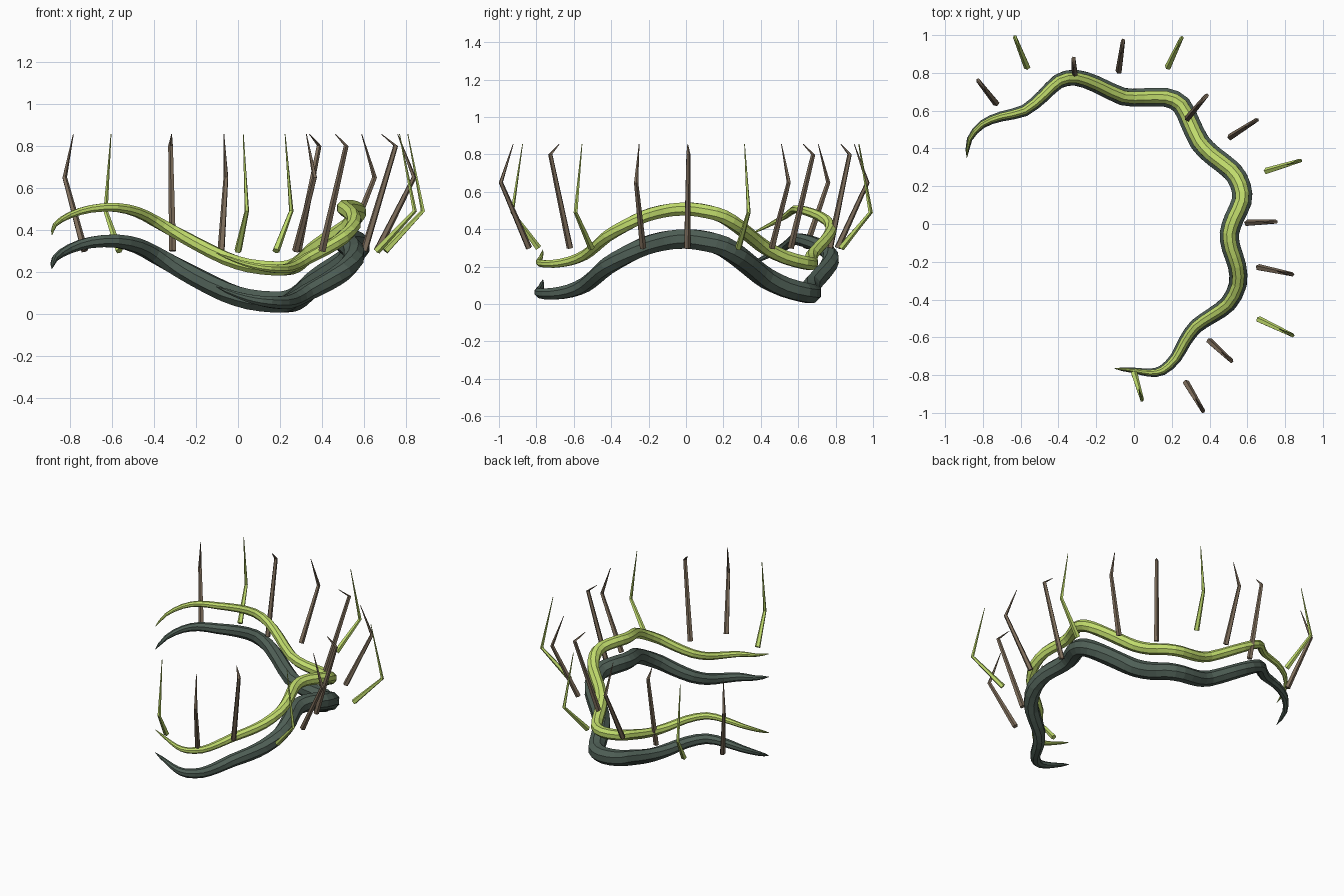
import bpy, bmesh, math
from mathutils import Vector

if "Cube" in bpy.data.objects:
    bpy.data.objects.remove(bpy.data.objects["Cube"])


def material(name, rgb):
    m = bpy.data.materials.new(name)
    m.diffuse_color = (*rgb, 1)
    m.use_nodes = True
    m.node_tree.nodes["Principled BSDF"].inputs["Base Color"].default_value = m.diffuse_color
    return m


DARK = material("dark slate green", (0.078, 0.115, 0.093))
LIME = material("lime green", (0.53, 0.71, 0.15))
BROWN = material("bark brown", (0.21, 0.155, 0.105))


def sweep(name, points, radii, sides, mat):
    """Closed faceted tube through the points with a radius at each one."""
    pts = [Vector(p) for p in points]
    bm = bmesh.new()
    rings = []
    prev = None
    for i, p in enumerate(pts):
        t = (pts[min(i + 1, len(pts) - 1)] - pts[max(i - 1, 0)]).normalized()
        side = t.cross(Vector((0, 0, 1))).normalized()
        if prev and side.dot(prev) < 0:
            side = -side
        prev = side
        up = side.cross(t)
        ring = []
        for k in range(sides):
            a = 2 * math.pi * (k + 0.5) / sides
            ring.append(bm.verts.new(p + (side * math.cos(a) + up * math.sin(a)) * radii[i]))
        rings.append(ring)
    for a, b in zip(rings, rings[1:]):
        for k in range(sides):
            n = (k + 1) % sides
            bm.faces.new((a[k], a[n], b[n], b[k]))
    bm.faces.new(rings[0])
    bm.faces.new(rings[-1])
    bmesh.ops.recalc_face_normals(bm, faces=bm.faces)
    me = bpy.data.meshes.new(name)
    bm.to_mesh(me)
    bm.free()
    me.materials.append(mat)
    ob = bpy.data.objects.new(name, me)
    bpy.context.collection.objects.link(ob)
    return ob


def smooth_path(points):
    """Insert a rounded midpoint between each pair of neighbours."""
    p = [Vector(q) for q in points]
    out = [p[0]]
    for i in range(len(p) - 1):
        before, after = p[max(i - 1, 0)], p[min(i + 2, len(p) - 1)]
        out += [(p[i] + p[i + 1]) * 0.5625 - (before + after) * 0.0625, p[i + 1]]
    return out


# Wavy open ring followed by both vines
PATH = smooth_path([
    (-.885, .35, .215), (-.87, .45, .265), (-.80, .53, .31), (-.70, .57, .34),
    (-.58, .60, .347), (-.48, .68, .325), (-.40, .755, .285), (-.31, .775, .235),
    (-.20, .74, .175), (-.06, .675, .105), (.05, .67, .07), (.17, .67, .057),
    (.25, .63, .062), (.30, .53, .09), (.35, .43, .138), (.42, .36, .19),
    (.52, .28, .255), (.565, .20, .308), (.57, .12, .333), (.53, .03, .347),
    (.505, -.05, .346), (.515, -.13, .335), (.545, -.22, .31), (.55, -.32, .262),
    (.50, -.42, .203), (.42, -.48, .15), (.33, -.54, .103), (.27, -.62, .07),
    (.22, -.71, .055), (.15, -.775, .057), (.08, -.787, .068), (0, -.775, .09),
    (-.105, -.765, .13),
])
last = len(PATH) - 1
taper = [max(math.sin(math.pi * i / last), 0) ** 0.58 for i in range(last + 1)]

# Thick lower vine and thinner upper vine
sweep("lower_vine", PATH, [0.001 + 0.057 * t for t in taper], 8, DARK)
sweep("upper_vine", [(x, y, z + 0.16) for x, y, z in PATH],
      [0.001 + 0.038 * t for t in taper], 8, LIME)

# Bent thorns: base xy, knee xy, kind
# kind: knee height, how far the tip leans back, base radius, knee radius, colour
KINDS = {
    "green": (0.49, 0.40, 0.018, 0.011, LIME),
    "brown": (0.65, 0.44, 0.018, 0.012, BROWN),
    "tall": (0.80, 0.45, 0.018, 0.012, BROWN),
}
THORNS = [
    (-.73, .64, -.825, .76, "brown"), (-.565, .83, -.63, .99, "green"),
    (-.31, .77, -.32, .875, "tall"), (-.08, .81, -.057, .97, "brown"),
    (.18, .83, .253, .985, "green"), (.285, .56, .385, .68, "tall"),
    (.51, .46, .65, .55, "brown"), (.70, .28, .88, .335, "green"),
    (.60, .005, .75, .012, "tall"), (.66, -.23, .837, -.267, "brown"),
    (.66, -.505, .84, -.59, "green"), (.40, -.62, .515, -.725, "tall"),
    (.275, -.84, .365, -.99, "brown"), (0, -.79, .042, -.93, "green"),
]
for i, (bx, by, kx, ky, kind) in enumerate(THORNS):
    kz, back, rb, rk, mat = KINDS[kind]
    tip = (kx + (bx - kx) * back, ky + (by - ky) * back, 0.855)
    sweep(f"{kind}_thorn_{i + 1}", [(bx, by, 0.3), (kx, ky, kz), tip],
          [rb, rk, 0.002], 5, mat)
